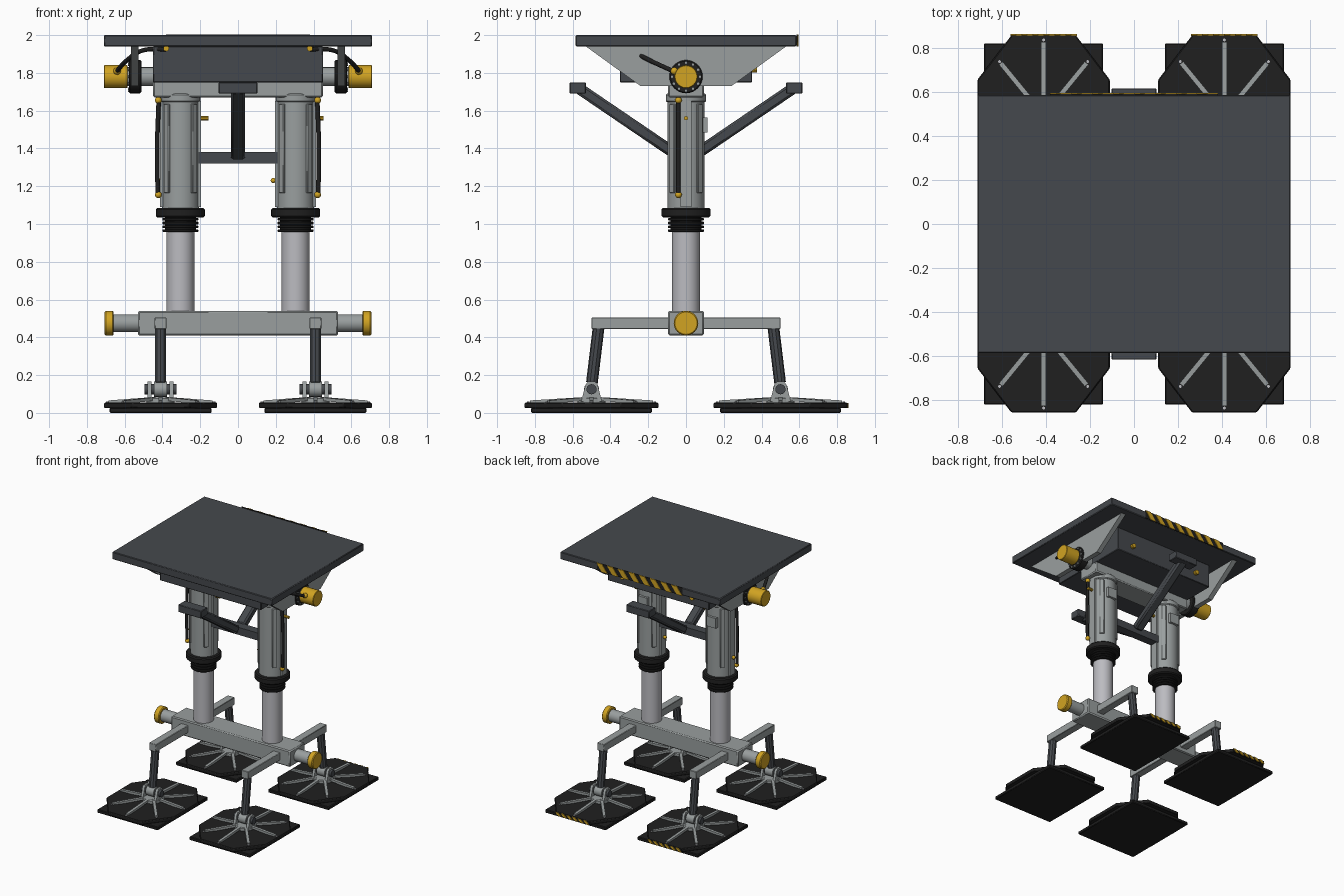
import bpy, bmesh, math
from mathutils import Vector, Matrix

old = bpy.data.objects.get("Cube")
if old:
    bpy.data.objects.remove(old, do_unlink=True)


def material(name, r, g, b):
    m = bpy.data.materials.new(name)
    m.use_nodes = True
    m.diffuse_color = (r, g, b, 1)
    m.node_tree.nodes["Principled BSDF"].inputs["Base Color"].default_value = (r, g, b, 1)
    return m


DARK = material("dark steel", .06, .066, .074)
GREY = material("grey paint", .32, .345, .345)
ROD = material("polished rod", .5, .5, .53)
GOLD = material("safety yellow", .64, .37, .016)
BLACK = material("black rubber", .014, .014, .014)


def finish(name, bm, mat, bevel=0):
    bmesh.ops.recalc_face_normals(bm, faces=bm.faces)
    me = bpy.data.meshes.new(name)
    bm.to_mesh(me)
    bm.free()
    me.materials.append(mat)
    me.shade_smooth()
    me.set_sharp_from_angle(angle=math.radians(32))
    ob = bpy.data.objects.new(name, me)
    bpy.context.scene.collection.objects.link(ob)
    if bevel:
        mod = ob.modifiers.new("edge bevel", 'BEVEL')
        mod.width = bevel
        mod.segments = 1
    return ob


def box(name, centre, size, mat, bevel=0, turn=None):
    bm = bmesh.new()
    mx = Matrix.Translation(centre) @ (turn or Matrix()) @ Matrix.Diagonal((*size, 1))
    bmesh.ops.create_cube(bm, size=1, matrix=mx)
    return finish(name, bm, mat, bevel)


def aim(p, q):
    p, q = Vector(p), Vector(q)
    d = q - p
    return (p + q) / 2, d.length, d.to_track_quat('Z', 'Y').to_matrix().to_4x4()


def rod(name, p, q, r, mat, seg=24, bevel=0):
    mid, length, turn = aim(p, q)
    bm = bmesh.new()
    bmesh.ops.create_cone(bm, cap_ends=True, segments=seg, radius1=r, radius2=r,
                          depth=length, matrix=Matrix.Translation(mid) @ turn)
    return finish(name, bm, mat, bevel)


def bar(name, p, q, w, h, mat, bevel=0):
    mid, length, turn = aim(p, q)
    return box(name, mid, (w, h, length), mat, bevel, turn)


def ball(name, centre, r, mat):
    bm = bmesh.new()
    bmesh.ops.create_uvsphere(bm, u_segments=12, v_segments=8, radius=r,
                              matrix=Matrix.Translation(centre))
    return finish(name, bm, mat)


def prism(name, pts, depth, mat, bevel=0):
    bm = bmesh.new()
    face = bm.faces.new([bm.verts.new(p) for p in pts])
    new = bmesh.ops.extrude_face_region(bm, geom=[face])["geom"]
    bmesh.ops.translate(bm, vec=depth, verts=[v for v in new if isinstance(v, bmesh.types.BMVert)])
    return finish(name, bm, mat, bevel)


def hose(name, pts, r, mat):
    cu = bpy.data.curves.new(name, 'CURVE')
    cu.dimensions = '3D'
    cu.bevel_depth = r
    cu.bevel_resolution = 2
    cu.use_fill_caps = True
    sp = cu.splines.new('BEZIER')
    sp.bezier_points.add(len(pts) - 1)
    for bp, p in zip(sp.bezier_points, pts):
        bp.co = p
        bp.handle_left_type = bp.handle_right_type = 'AUTO'
    cu.materials.append(mat)
    ob = bpy.data.objects.new(name, cu)
    bpy.context.scene.collection.objects.link(ob)


def hazard_strip(name, cx, y, z, half, height, count):
    # black backing plate with slanted yellow stripes
    box(name + "_backing", (cx, y, z), (2 * half, .006, height), BLACK)
    step = 2 * half / count
    h, w = height / 2, step * .26
    for i in range(count):
        x = cx - half + step * (i + .5)
        pts = [(x - w - w, y, z - h), (x, y, z - h), (x + w + w, y, z + h), (x, y, z + h)]
        prism(name + "_stripe", pts, (0, .008, 0), GOLD)


# Platform and the housing under it
box("platform", (0, 0, 1.97), (1.42, 1.17, .06), DARK, .005)
hazard_strip("platform_hazard", 0, .587, 1.972, .38, .064, 8)
box("housing", (0, 0, 1.845), (.9, .7, .19), DARK, .004)
box("upper_beam", (0, 0, 1.715), (.9, .19, .09), GREY, .008)

# Diagonal arms with pads, joined by the cross bar
box("cross_bar", (0, 0, 1.35), (.42, .07, .06), DARK)
for s in (-1, 1):
    bar("diagonal_arm", (0, s * .04, 1.36), (0, s * .57, 1.72), .075, .06, DARK, .012)
    box("arm_pad", (0, s * .573, 1.72), (.205, .085, .06), DARK, .004)

for s in (-1, 1):
    # Side gusset, tilt pivot and its feed hose
    x0 = s * .527
    prism("side_gusset", [(x0, -.53, 1.94), (x0, -.24, 1.73), (x0, .24, 1.73), (x0, .53, 1.94)],
          (s * .04, 0, 0), GREY)
    rod("pivot_shaft", (s * .4, 0, 1.78), (s * .62, 0, 1.78), .05, GREY)
    rod("pivot_ring", (s * .512, 0, 1.78), (s * .577, 0, 1.78), .088, BLACK, 32, .006)
    for k in range(12):
        a = k * math.tau / 12
        y, z = .074 * math.cos(a), 1.78 + .074 * math.sin(a)
        rod("ring_bolt", (s * .57, y, z), (s * .583, y, z), .007, GREY, 6)
    rod("pivot_cap", (s * .585, 0, 1.78), (s * .71, 0, 1.78), .061, GOLD, 24, .003)
    ball("hose_fitting", (s * .64, -.062, 1.81), .02, GOLD)
    hose("pivot_hose", [(s * .64, -.07, 1.81), (s * .59, -.19, 1.865),
                        (s * .5, -.3, 1.92), (s * .38, -.36, 1.925)], .012, BLACK)
    rod("housing_front_fitting", (s * .38, -.345, 1.93), (s * .38, -.375, 1.93), .016, GOLD, 10)
    rod("housing_back_fitting", (s * .31, .345, 1.82), (s * .31, .375, 1.82), .018, GOLD, 10)

    # Telescopic column
    cx = s * .305
    rod("outer_tube", (cx, 0, 1.08), (cx, 0, 1.68), .098, GREY, 32)
    rod("tube_top_collar", (cx, 0, 1.645), (cx, 0, 1.69), .106, GREY, 32, .006)
    for k in range(4):
        a = math.radians(45 + 90 * k)
        box("tube_rib", (cx + .096 * math.cos(a), .096 * math.sin(a), 1.4),
            (.024, .036, .47), GREY, .003, Matrix.Rotation(a, 4, 'Z'))
    for t in (-1, 1):
        box("tube_side_rail", (cx + t * .095, 0, 1.37), (.026, .06, .56), GREY)
    box("tube_back_box", (cx, .1, 1.525), (.08, .03, .08), GREY)
    rod("gland_collar", (cx, 0, 1.035), (cx, 0, 1.085), .13, BLACK, 32, .008)
    for k in range(4):
        z = 1.025 - .02 * k
        rod("wiper_ring", (cx, 0, z - .007), (cx, 0, z + .007), .095, BLACK, 32, .003)
    rod("wiper_core", (cx, 0, .96), (cx, 0, 1.04), .082, BLACK, 32)
    rod("inner_rod", (cx, 0, .52), (cx, 0, 1.05), .074, ROD, 32)
    hose("column_hose", [(s * .42, -.04, 1.65), (s * .428, -.04, 1.4), (s * .425, -.04, 1.16)],
         .012, BLACK)
    for z in (1.655, 1.155):
        ball("column_hose_fitting", (s * .422, -.04, z), .018, GOLD)
    rod("upper_port", (cx + .09, 0, 1.56), (cx + .148, 0, 1.56), .011, GOLD, 10)
    ball("lower_port", (cx - .118, 0, 1.23), .014, GOLD)

    # Lower beam ends
    rod("beam_shaft", (s * .5, 0, .475), (s * .67, 0, .475), .047, GREY)
    rod("beam_end_cap", (s * .658, 0, .475), (s * .706, 0, .475), .065, GOLD, 32, .006)

    # Outriggers with legs and feet
    fx = s * .41
    box("outrigger", (fx, 0, .475), (.062, 1, .06), GREY, .003)
    for t in (-1, 1):
        fy = t * .5
        rod("leg", (fx, t * .463, .45), (fx, t * .498, .16), .031, DARK, 10)
        rod("ankle_pin", (fx - .084, fy, .125), (fx + .084, fy, .125), .027, DARK, 16)
        rod("ankle_knuckle", (fx - .035, fy, .125), (fx + .035, fy, .125), .04, GREY, 16)
        for u in (-1, 1):
            x = fx + u * .058 - .01
            prism("ankle_lug", [(x, fy - .055, .06), (x, fy + .055, .06), (x, fy + .032, .15),
                                (x, fy + .018, .165), (x, fy - .018, .165), (x, fy - .032, .15)],
                  (.02, 0, 0), GREY)
        rod("foot_hub", (fx, fy, .05), (fx, fy, .082), .075, GREY, 16, .006)
        box("foot_sole", (fx, fy, .0135), (.54, .64, .027), BLACK, .005)
        corners = [(.3, .155), (.147, .355), (-.147, .355), (-.3, .155)]
        corners += [(-x, -y) for x, y in corners]
        prism("foot_plate", [(fx + x, fy + y, .026) for x, y in corners], (0, 0, .028), BLACK, .005)
        for k in range(8):
            a = k * math.tau / 8
            c, d = math.cos(a), math.sin(a)
            tip = Vector((fx + .275 * c, fy + .325 * d, .057))
            bar("foot_spoke", (fx + .05 * c, fy + .05 * d, .074), tip, .022, .018, GREY)
            e = Vector((fx + .283 * c, fy + .335 * d, .052))
            rod("spoke_bolt", e, e + Vector((0, 0, .007)), .007, ROD, 8)
    hazard_strip("foot_hazard", fx, .853, .04, .15, .026, 6)

box("lower_beam", (0, 0, .475), (1.06, .19, .13), GREY, .008)
